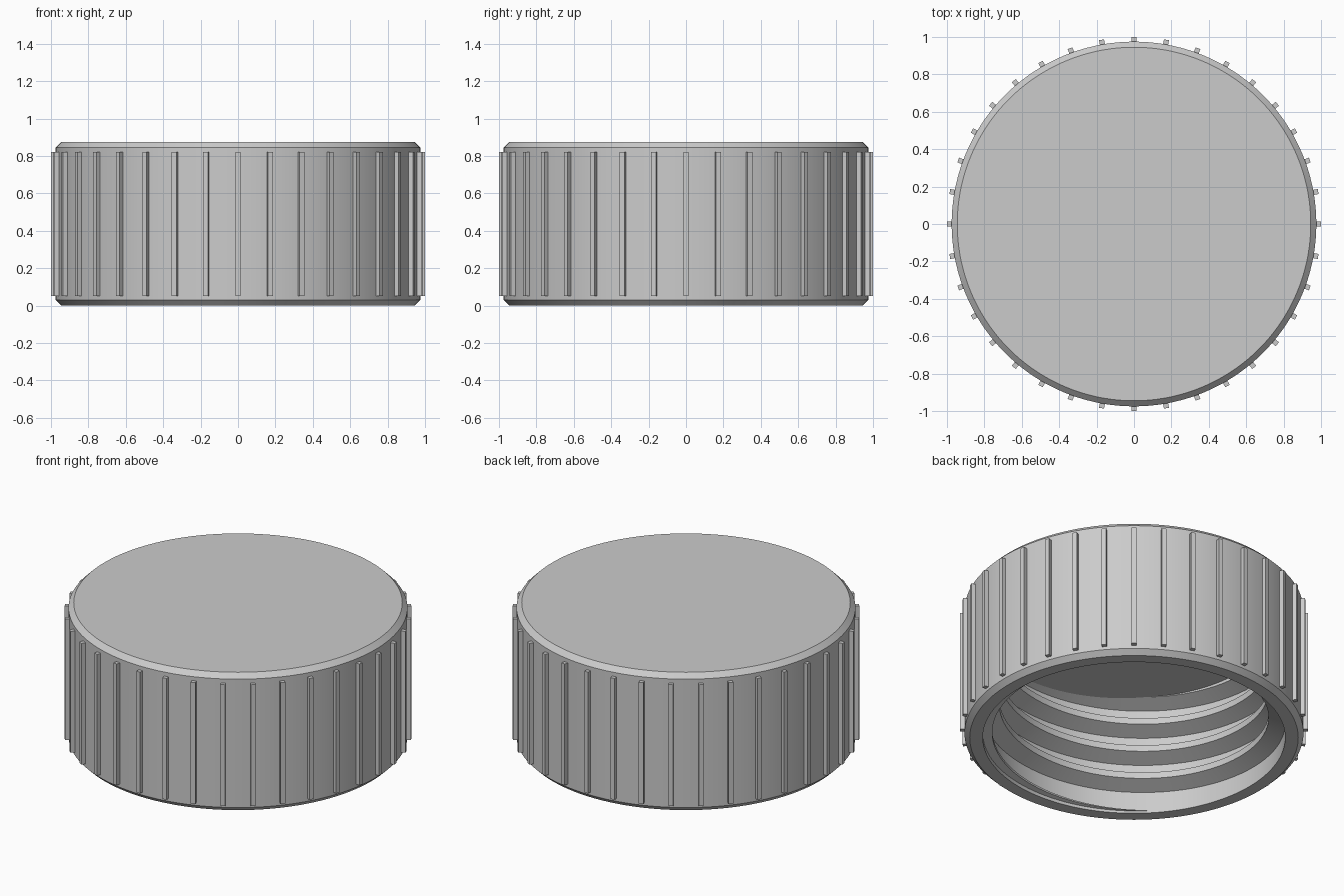
import bpy, bmesh
from math import sin, cos, pi, radians

cube = bpy.data.objects.get("Cube")
if cube:
    bpy.data.objects.remove(cube)

GREY = (0.6, 0.6, 0.6, 1)
mat = bpy.data.materials.new("light grey plastic")
mat.use_nodes = True
mat.diffuse_color = GREY
mat.node_tree.nodes["Principled BSDF"].inputs["Base Color"].default_value = GREY

SEGMENTS = 144
RIBS = 36
HEIGHT, CEILING = 0.875, 0.715
OUTER, INNER, CREST = 0.975, 0.87, 0.775
CHAMFER = 0.03
PITCH = 0.18


def finish(name, bm):
    bmesh.ops.recalc_face_normals(bm, faces=bm.faces)
    mesh = bpy.data.meshes.new(name)
    bm.to_mesh(mesh)
    bm.free()
    mesh.materials.append(mat)
    obj = bpy.data.objects.new(name, mesh)
    bpy.context.collection.objects.link(obj)
    bpy.ops.object.select_all(action='DESELECT')
    obj.select_set(True)
    bpy.context.view_layer.objects.active = obj
    bpy.ops.object.shade_smooth_by_angle(angle=radians(25))
    return obj


def polar(r, angle, z):
    return (r * cos(angle), r * sin(angle), z)


def bridge(bm, a, b, closed):
    count = len(a)
    for i in range(count if closed else count - 1):
        j = (i + 1) % count
        bm.faces.new((a[i], a[j], b[j], b[i]))


# Hollow cap shell: rings stacked from the ceiling, round the rim, to the top
bm = bmesh.new()
profile = [(INNER, CEILING), (INNER, 0), (OUTER - CHAMFER, 0), (OUTER, CHAMFER),
           (OUTER, HEIGHT - CHAMFER), (OUTER - CHAMFER, HEIGHT)]
rings = [[bm.verts.new(polar(r, 2 * pi * i / SEGMENTS, z)) for i in range(SEGMENTS)]
         for r, z in profile]
for a, b in zip(rings, rings[1:]):
    bridge(bm, a, b, True)
bm.faces.new(rings[0])
bm.faces.new(rings[-1])
finish("cap_shell", bm)

# Grip ribs around the outside
bm = bmesh.new()
half = 0.0135
for k in range(RIBS):
    angle = 2 * pi * k / RIBS
    ends = []
    for z in (0.05, 0.82):
        ends.append([bm.verts.new((r * cos(angle) - t * sin(angle),
                                   r * sin(angle) + t * cos(angle), z))
                     for r, t in ((0.96, -half), (1, -half), (1, half), (0.96, half))])
    bridge(bm, ends[0], ends[1], True)
    bm.faces.new(ends[0])
    bm.faces.new(ends[1])
finish("grip_ribs", bm)

# Right-handed internal thread, swelling out of the wall and ending in the ceiling
bm = bmesh.new()
start, stop = radians(-135), radians(-45 + 4 * 360)
steps = 400
sections = []
for i in range(steps + 1):
    angle = start + (stop - start) * i / steps
    z = 0.06 + PITCH * (angle + pi / 4) / (2 * pi)
    grow = min(1, 0.05 + (angle - start) / pi)
    root, tip = 0.063 * grow, 0.02 * grow
    crest = INNER - (INNER - CREST) * grow
    wall = INNER + 0.01
    sections.append([bm.verts.new(polar(r, angle, max(z + dz, 0.002)))
                     for r, dz in ((wall, -root), (crest, -tip), (crest, tip), (wall, root))])
for a, b in zip(sections, sections[1:]):
    bridge(bm, a, b, True)
bm.faces.new(sections[0])
bm.faces.new(sections[-1])
finish("inner_thread", bm)
